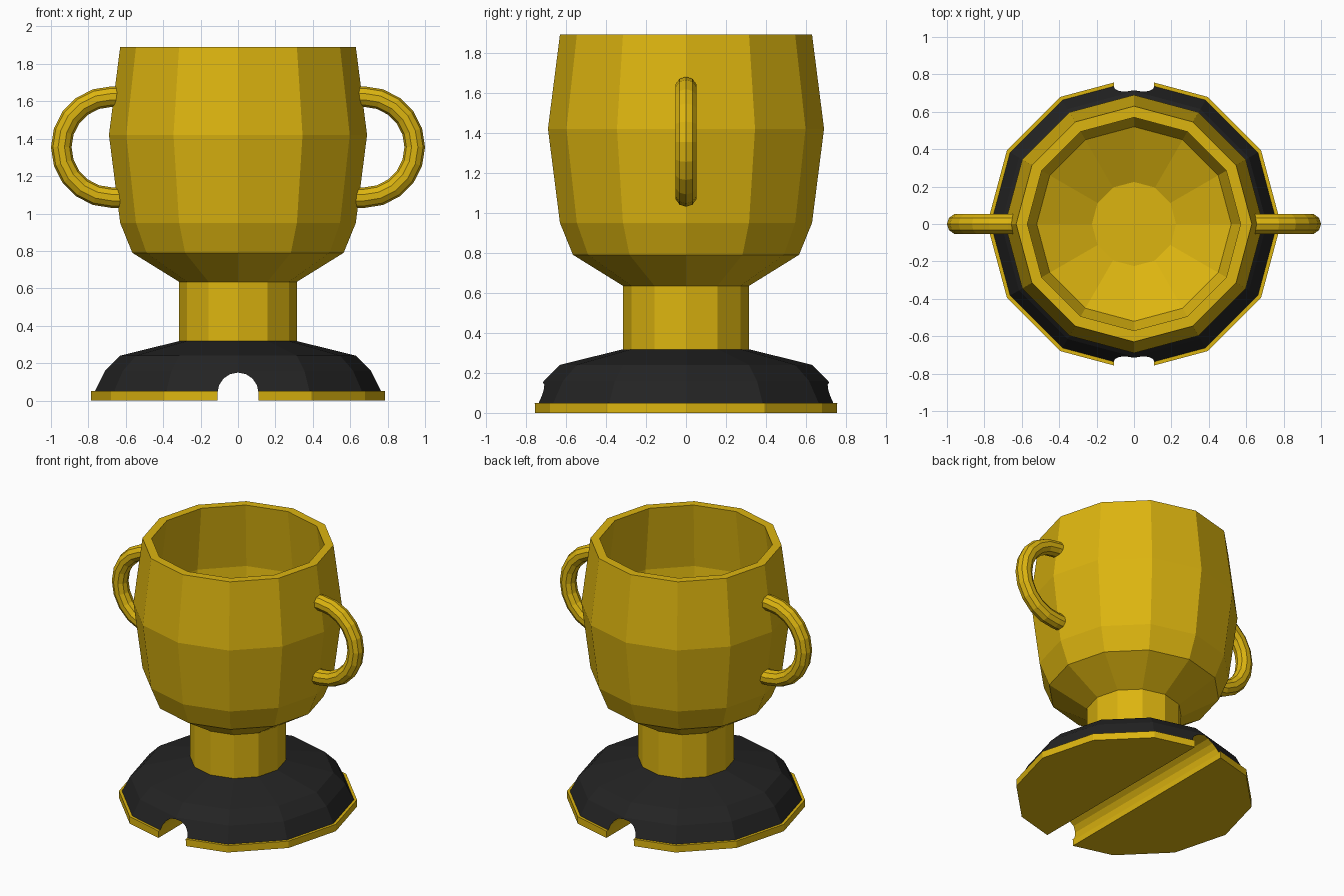
import bpy, bmesh
from math import sin, cos, pi
from mathutils import Vector

if "Cube" in bpy.data.objects:
    bpy.data.objects.remove(bpy.data.objects["Cube"], do_unlink=True)


def make_material(name, rgb):
    mat = bpy.data.materials.new(name)
    mat.use_nodes = True
    mat.diffuse_color = (*rgb, 1)
    bsdf = next(n for n in mat.node_tree.nodes if n.type == 'BSDF_PRINCIPLED')
    bsdf.inputs["Base Color"].default_value = (*rgb, 1)
    return mat


GOLD = make_material("gold", (0.72, 0.46, 0.005))
BLACK = make_material("black", (0.017, 0.017, 0.017))


def skin(name, rings, mats=(GOLD,), rule=None):
    """Bridge a list of point rings, cap both ends; rule(i) picks the material of band i."""
    bm = bmesh.new()
    loops = [[bm.verts.new(p) for p in ring] for ring in rings]
    n = len(loops[0])
    for i, (a, b) in enumerate(zip(loops, loops[1:])):
        for j in range(n):
            k = (j + 1) % n
            face = bm.faces.new((a[j], a[k], b[k], b[j]))
            face.material_index = rule(i) if rule else 0
    bm.faces.new(loops[0][::-1])
    bm.faces.new(loops[-1])
    bmesh.ops.recalc_face_normals(bm, faces=bm.faces)
    mesh = bpy.data.meshes.new(name)
    bm.to_mesh(mesh)
    bm.free()
    for mat in mats:
        mesh.materials.append(mat)
    obj = bpy.data.objects.new(name, mesh)
    bpy.context.collection.objects.link(obj)
    return obj


def lathe(name, profile, sides=12, **kw):
    angles = [2 * pi * j / sides for j in range(sides)]
    return skin(name, [[(r * cos(a), r * sin(a), z) for a in angles]
                       for r, z in profile], **kw)


# Base: gold plate below a black dome
base = lathe("base", [(0.785, 0), (0.785, 0.05), (0.765, 0.05),
                      (0.71, 0.16), (0.63, 0.24), (0.315, 0.318)],
             mats=(GOLD, BLACK), rule=lambda i: 1 if i >= 2 else 0)
base.data.polygons[len(base.data.polygons) - 1].material_index = 1

# Arched groove through the base, front to back
arch = [(0.11, -0.1)] + [(0.11 * cos(pi * k / 8), 0.04 + 0.11 * sin(pi * k / 8))
                         for k in range(9)] + [(-0.11, -0.1)]
cutter = skin("groove_cutter", [[(x, y, z) for x, z in arch] for y in (-1, 1)])
cutter.hide_render = True
cut = base.modifiers.new("groove", 'BOOLEAN')
cut.operation = 'DIFFERENCE'
cut.solver = 'EXACT'
cut.object = cutter
bpy.context.view_layer.objects.active = base
bpy.ops.object.modifier_apply(modifier="groove")
bpy.data.objects.remove(cutter, do_unlink=True)

# Stem
lathe("stem", [(0.315, 0.315), (0.315, 0.637)])

# Bowl: outside, rim, inside and floor
lathe("bowl", [(0.315, 0.635), (0.565, 0.79), (0.63, 0.95), (0.69, 1.42),
               (0.63, 1.89), (0.57, 1.89), (0.63, 1.42), (0.57, 0.96),
               (0.52, 0.84), (0.225, 0.70)])

# Handles: round tube swept along a half circle on each side
ARC, TUBE, SIDES, STEPS = 0.27, 0.055, 10, 10
for side, name in ((1, "left_handle"), (-1, "right_handle")):
    stations = [(pi * k / STEPS - pi / 2, 0.675) for k in range(STEPS + 1)]
    stations = [(-pi / 2, 0.63)] + stations + [(pi / 2, 0.63)]
    rings = []
    for t, x0 in stations:
        out = Vector((side * cos(t), 0, sin(t)))
        centre = Vector((side * x0, 0, 1.355)) + ARC * out
        rings.append([centre + TUBE * (cos(a) * out + sin(a) * Vector((0, 1, 0)))
                      for a in (2 * pi * j / SIDES for j in range(SIDES))])
    skin(name, rings)
